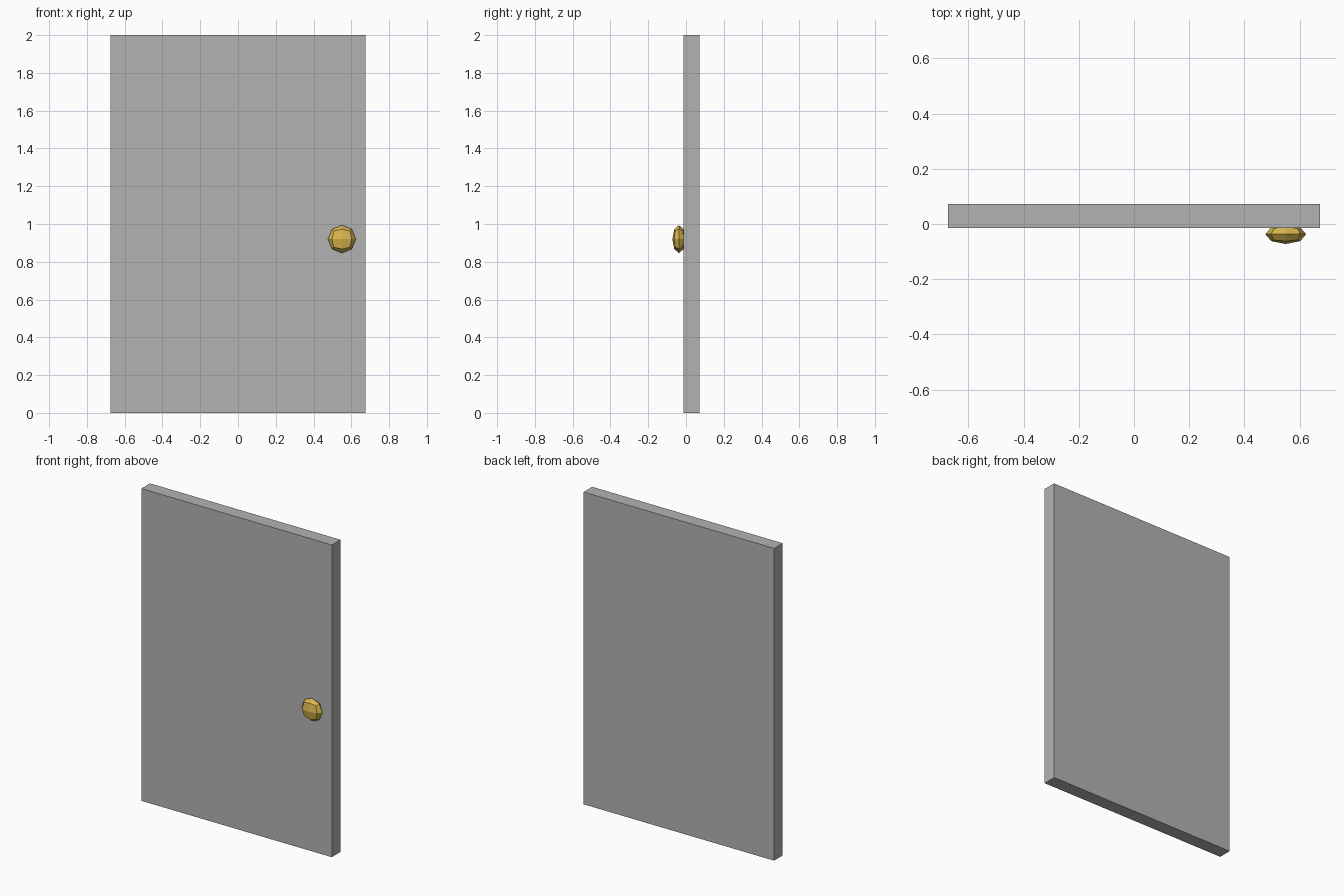
import bpy, bmesh
from mathutils import Vector

if "Cube" in bpy.data.objects:
    bpy.data.objects.remove(bpy.data.objects["Cube"])


def material(name, rgb):
    mat = bpy.data.materials.new(name)
    mat.diffuse_color = (*rgb, 1)
    mat.use_nodes = True
    mat.node_tree.nodes["Principled BSDF"].inputs["Base Color"].default_value = mat.diffuse_color
    return mat


def make_object(name, bm, location, mat):
    mesh = bpy.data.meshes.new(name)
    bm.to_mesh(mesh)
    bm.free()
    mesh.materials.append(mat)
    obj = bpy.data.objects.new(name, mesh)
    obj.location = location
    bpy.context.collection.objects.link(obj)
    return obj


grey = material("door grey", (0.45, 0.45, 0.45))
gold = material("knob gold", (0.68, 0.46, 0.075))

# Door panel: plain slab
bm = bmesh.new()
bmesh.ops.create_cube(bm, size=1)
bmesh.ops.scale(bm, verts=bm.verts, vec=(1.35, 0.087, 2.0))
make_object("door_panel", bm, (0, 0.029, 1.0), grey)

# Knob: cube split once, rounded to a ball, then flattened front to back
bm = bmesh.new()
bmesh.ops.create_cube(bm, size=2)
bmesh.ops.subdivide_edges(bm, edges=bm.edges[:], cuts=1, use_grid_fill=True)
radii = Vector((0.074, 0.0355, 0.074))
for v in bm.verts:
    v.co = v.co.normalized() * radii
make_object("door_knob", bm, (0.55, -0.037, 0.92), gold)
